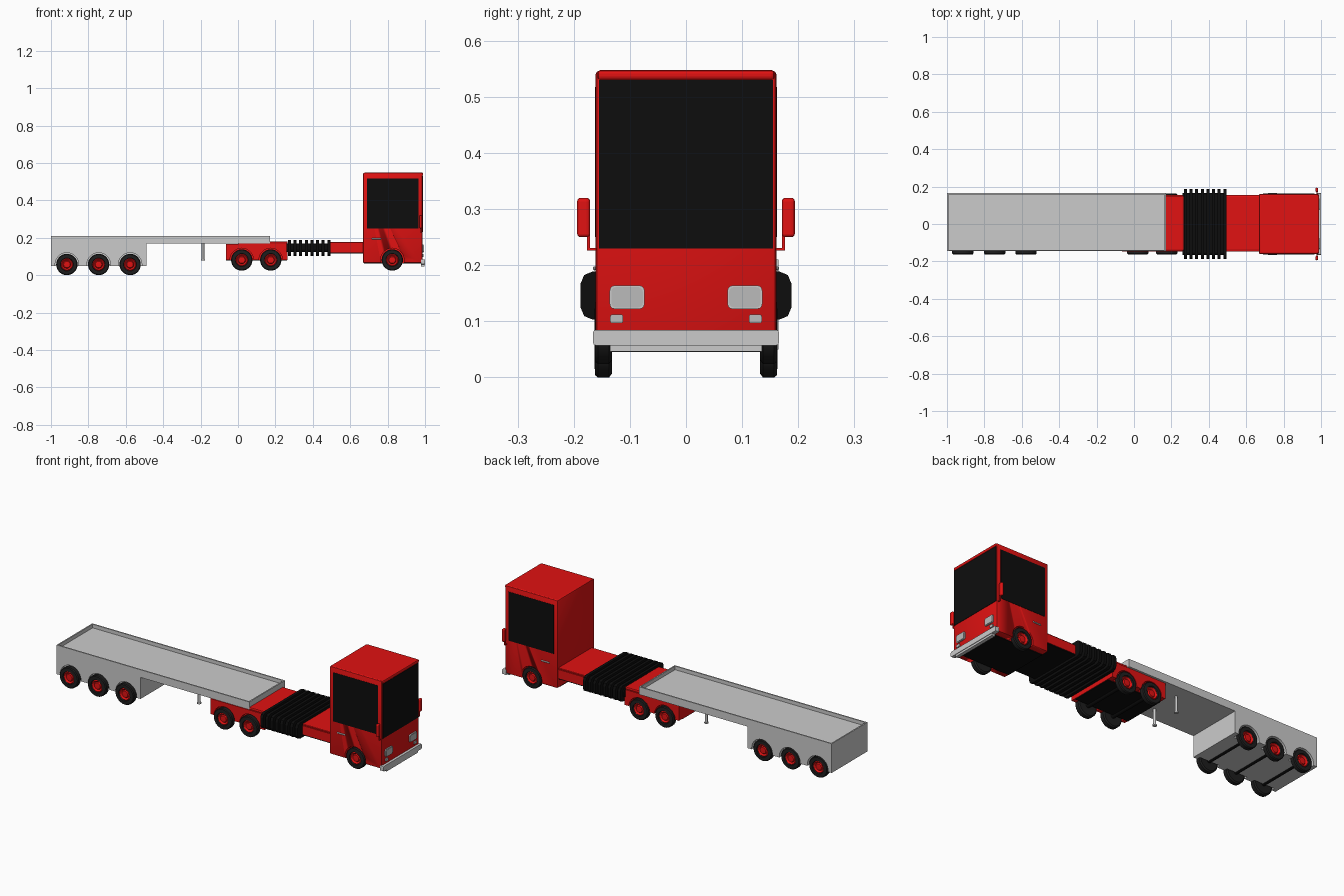
import bpy, bmesh, math
from mathutils import Matrix, Vector

if "Cube" in bpy.data.objects:
    bpy.data.objects.remove(bpy.data.objects["Cube"])


def material(name, r, g, b):
    m = bpy.data.materials.new(name)
    m.diffuse_color = (r, g, b, 1)
    m.use_nodes = True
    m.node_tree.nodes["Principled BSDF"].inputs["Base Color"].default_value = m.diffuse_color
    return m


RED = material("red_paint", 0.75, 0.006, 0.006)
BLACK = material("black", 0.004, 0.004, 0.004)
TYRE = material("tyre_rubber", 0.013, 0.013, 0.013)
LAMP = material("lamp_grey", 0.5, 0.5, 0.5)


def finish(name, bm, mat=None):
    bmesh.ops.recalc_face_normals(bm, faces=bm.faces)
    me = bpy.data.meshes.new(name)
    bm.to_mesh(me)
    bm.free()
    ob = bpy.data.objects.new(name, me)
    bpy.context.collection.objects.link(ob)
    if mat:
        me.materials.append(mat)
    return ob


def smooth(ob):
    bpy.ops.object.select_all(action='DESELECT')
    ob.select_set(True)
    bpy.context.view_layer.objects.active = ob
    bpy.ops.object.shade_smooth_by_angle(angle=math.radians(35))


def box(name, x, y, z, mat=None, bevel=0, segs=2, axis=None):
    """Box from ranges; bevels all edges, or only those along one axis."""
    bm = bmesh.new()
    bmesh.ops.create_cube(bm, size=1)
    for v in bm.verts:
        v.co = Vector([(a + b) / 2 + c * (b - a) for c, (a, b) in zip(v.co, (x, y, z))])
    if bevel:
        edges = [e for e in bm.edges if axis is None or
                 abs((e.verts[0].co - e.verts[1].co).normalized()[axis]) > 0.9]
        bmesh.ops.bevel(bm, geom=edges, offset=bevel, segments=segs, profile=0.5, affect='EDGES')
    return finish(name, bm, mat)


def prism(name, profile, y0, y1, mat=None):
    """Extrude an (x, z) side profile across the width."""
    bm = bmesh.new()
    f = bm.faces.new([bm.verts.new((x, y0, z)) for x, z in profile])
    r = bmesh.ops.extrude_face_region(bm, geom=[f])
    for v in r['geom']:
        if isinstance(v, bmesh.types.BMVert):
            v.co.y = y1
    return finish(name, bm, mat)


def cylinder(name, centre, radius, depth, axis='Z', segs=16, mat=None):
    bm = bmesh.new()
    rot = Matrix.Rotation(math.pi / 2, 4, 'X') if axis == 'Y' else Matrix()
    bmesh.ops.create_cone(bm, cap_ends=True, segments=segs, radius1=radius, radius2=radius,
                          depth=depth, matrix=Matrix.Translation(centre) @ rot)
    ob = finish(name, bm, mat)
    smooth(ob)
    return ob


def lathe(name, profile, centre, side, mat, segs=28):
    """Spin a (radius, outward offset) profile about a wheel axle."""
    bm = bmesh.new()
    vs = [bm.verts.new((r, o * side, 0)) for r, o in profile]
    es = [bm.edges.new(p) for p in zip(vs, vs[1:])]
    bmesh.ops.spin(bm, geom=vs + es, axis=(0, 1, 0), cent=(0, 0, 0),
                   angle=2 * math.pi, steps=segs, use_duplicate=False)
    bmesh.ops.remove_doubles(bm, verts=bm.verts, dist=1e-5)
    bmesh.ops.translate(bm, vec=centre, verts=bm.verts)
    ob = finish(name, bm, mat)
    smooth(ob)


def wheels(name, body, xs, z):
    """A pair of wheels per axle, each in an arch cut out of the body."""
    for i, x in enumerate(xs):
        for side, tag in ((-1, "right"), (1, "left")):
            cut = cylinder("arch_cutter", (x, side * 0.16, z), 0.063, 0.07, 'Y', 28)
            cut.hide_render = True
            mod = body.modifiers.new("arch", 'BOOLEAN')
            mod.operation, mod.object, mod.solver = 'DIFFERENCE', cut, 'EXACT'
            bpy.context.view_layer.objects.active = body
            bpy.ops.object.modifier_apply(modifier=mod.name)
            bpy.data.objects.remove(cut)
            c = (x, side * 0.132, z)
            lathe(f"{name}_tyre_{tag}_{i + 1}",
                  [(0, 0), (0.05, 0), (0.057, 0.005), (0.057, 0.025), (0.053, 0.03),
                   (0.035, 0.031), (0.032, 0.022)], c, side, TYRE)
            lathe(f"{name}_hub_{tag}_{i + 1}",
                  [(0.033, 0.024), (0.029, 0.027), (0.021, 0.02), (0.017, 0.025), (0, 0.026)],
                  c, side, RED)
        cylinder(f"{name}_axle_{i + 1}", (x, 0, z), 0.012, 0.27, 'Y', 12, BLACK)


# Trailer: stepped body with a shallow tray on top
trailer = prism("trailer_body", [(-1, .05), (-.49, .05), (-.49, .168), (.17, .168),
                                 (.17, .21), (-1, .21)], -0.145, 0.165)
bm = bmesh.new()
bm.from_mesh(trailer.data)
top = max(bm.faces, key=lambda f: f.calc_center_median().z)
bmesh.ops.inset_region(bm, faces=[top], thickness=0.01)
low = bmesh.ops.extrude_face_region(bm, geom=[top])
bmesh.ops.delete(bm, geom=[top], context='FACES_ONLY')
bmesh.ops.translate(bm, vec=(0, 0, -0.02),
                    verts=[v for v in low['geom'] if isinstance(v, bmesh.types.BMVert)])
bmesh.ops.recalc_face_normals(bm, faces=bm.faces)
bm.to_mesh(trailer.data)
bm.free()
wheels("trailer", trailer, (-0.915, -0.745, -0.577), 0.057)

# Trailer landing legs
for y, tag in ((-0.07, "right"), (0.09, "left")):
    cylinder(f"landing_leg_{tag}", (-0.187, y, 0.127), 0.007, 0.09)
    cylinder(f"landing_foot_{tag}", (-0.187, y, 0.081), 0.011, 0.006)

# Rear chassis with the tandem axle
rear = box("rear_chassis", (-0.065, 0.265), (-0.147, 0.155), (0.082, 0.167), RED)
box("rear_chassis_deck", (0.0, 0.265), (-0.142, 0.15), (0.165, 0.18), RED, 0.005)
wheels("drive", rear, (0.02, 0.175), 0.081)
box("rear_chassis_underside", (-0.063, 0.263), (-0.12, 0.12), (0.078, 0.083), BLACK)

# Front chassis between bellows and cab
box("front_chassis", (0.48, 0.68), (-0.147, 0.155), (0.12, 0.168), RED)
box("front_chassis_deck", (0.48, 0.68), (-0.142, 0.15), (0.165, 0.176), RED, 0.005)
box("front_chassis_underside", (0.48, 0.68), (-0.145, 0.153), (0.115, 0.121), BLACK)

# Flexible bellows: core with eight ribs
box("bellows_core", (0.26, 0.49), (-0.165, 0.165), (0.124, 0.17), BLACK, 0.012, 2, 0)
for i in range(8):
    x = 0.267 + i * 0.0301
    box(f"bellows_rib_{i + 1}", (x, x + 0.016), (-0.188, 0.188), (0.103, 0.189),
        BLACK, 0.022, 2, 0)

# Cab shell
cab = box("cab_body", (0.668, 0.986), (-0.161, 0.161), (0.065, 0.547), RED, 0.007)
smooth(cab)
wheels("cab", cab, (0.825,), 0.081)
box("cab_underside", (0.675, 0.98), (-0.124, 0.124), (0.061, 0.067), BLACK)
box("roof_cap", (0.672, 0.99), (-0.158, 0.158), (0.53, 0.548), RED, 0.006)

# Glass
box("windscreen", (0.975, 0.988), (-0.155, 0.155), (0.23, 0.53), BLACK)
for s, tag in ((-1, "right"), (1, "left")):
    box(f"side_window_{tag}", (0.69, 0.964), sorted((s * 0.15, s * 0.1625)), (0.25, 0.518), BLACK)
    # Door handles
    box(f"door_handle_{tag}", (0.715, 0.765), sorted((s * 0.16, s * 0.166)), (0.191, 0.198),
        None, 0.002, 1)
    # Lamps
    box(f"headlight_{tag}", (0.98, 0.992), sorted((s * 0.074, s * 0.136)), (0.122, 0.164),
        None, 0.009, 3, 0)
    box(f"headlight_lens_{tag}", (0.985, 0.994), sorted((s * 0.077, s * 0.133)), (0.125, 0.161),
        LAMP, 0.008, 3, 0)
    box(f"fog_light_{tag}", (0.98, 0.992), sorted((s * 0.112, s * 0.135)), (0.097, 0.112),
        LAMP, 0.003, 2, 0)
    # Mirrors on bent arms
    box(f"mirror_{tag}", (0.97, 0.985), sorted((s * 0.171, s * 0.194)), (0.25, 0.32),
        RED, 0.006, 3)
    box(f"mirror_arm_{tag}", (0.975, 0.981), sorted((s * 0.158, s * 0.176)), (0.226, 0.231), RED)
    box(f"mirror_post_{tag}", (0.975, 0.981), sorted((s * 0.171, s * 0.176)), (0.226, 0.255), RED)

# Bumper
box("bumper", (0.978, 1.0), (-0.166, 0.166), (0.057, 0.085), None, 0.006, 2, 0)
box("bumper_lip", (0.978, 0.997), (-0.135, 0.135), (0.046, 0.06))
